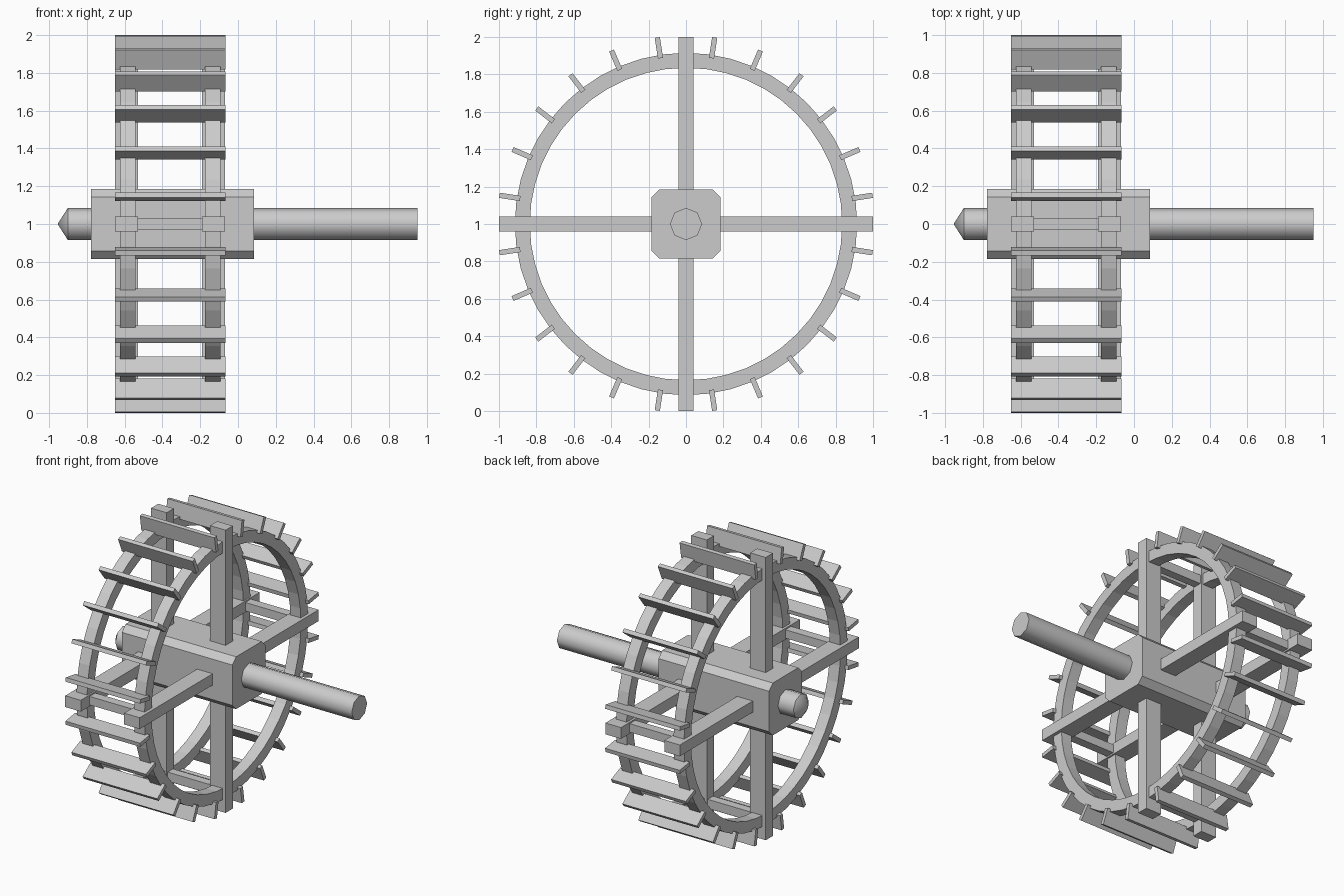
import bpy, bmesh, math
from mathutils import Matrix, Vector

cube = bpy.data.objects.get("Cube")
if cube:
    bpy.data.objects.remove(cube, do_unlink=True)

wood = bpy.data.materials.new("pale_grey")
wood.use_nodes = True
GREY = (0.6, 0.6, 0.6, 1)
wood.diffuse_color = GREY
wood.node_tree.nodes["Principled BSDF"].inputs["Base Color"].default_value = GREY

CENTRE = Vector((0, 0, 1))
RING_X = (-0.583, -0.133)
ARM_X = (-0.591, -0.13)
MID_X = -0.359


def finish(name, bm):
    bmesh.ops.recalc_face_normals(bm, faces=bm.faces)
    mesh = bpy.data.meshes.new(name)
    bm.to_mesh(mesh)
    bm.free()
    mesh.materials.append(wood)
    obj = bpy.data.objects.new(name, mesh)
    obj.location = CENTRE
    bpy.context.collection.objects.link(obj)
    return obj


def box(name, size, offset=(0, 0, 0), angle=0):
    """Box placed relative to the wheel centre, then turned about the axle."""
    bm = bmesh.new()
    bmesh.ops.create_cube(bm, size=1)
    bm.transform(Matrix.Rotation(angle, 4, 'X') @ Matrix.Translation(offset)
                 @ Matrix.Diagonal((*size, 1)))
    return finish(name, bm)


def lathe(name, profile, sides, closed):
    """Spin (x, radius) points around the axle."""
    bm = bmesh.new()
    loops = []
    for i in range(sides):
        a = math.tau * i / sides
        loops.append([bm.verts.new((x, r * math.cos(a), r * math.sin(a)))
                      for x, r in profile])
    n = len(profile)
    for i in range(sides):
        a, b = loops[i], loops[(i + 1) % sides]
        for j in range(n if closed else n - 1):
            k = (j + 1) % n
            bm.faces.new((a[j], a[k], b[k], b[j]))
    bmesh.ops.remove_doubles(bm, verts=bm.verts, dist=0.0001)
    return finish(name, bm)


# Axle with a pointed end
axle = lathe("axle", [(-0.955, 0), (-0.9, 0.086), (0.95, 0.086), (0.95, 0)], 8, False)
bpy.ops.object.select_all(action='DESELECT')
axle.select_set(True)
bpy.context.view_layer.objects.active = axle
bpy.ops.object.shade_smooth_by_angle(angle=math.radians(50))

# Square hub with chamfered long edges
bm = bmesh.new()
bmesh.ops.create_cube(bm, size=1)
bm.transform(Matrix.Translation((-0.347, 0, 0)) @ Matrix.Diagonal((0.865, 0.37, 0.37, 1)))
long_edges = [e for e in bm.edges if abs(e.verts[0].co.x - e.verts[1].co.x) > 0.5]
bmesh.ops.bevel(bm, geom=long_edges, offset=0.042, segments=1, affect='EDGES')
finish("hub", bm)

# Rims and crossed arms
for side, ring_x, arm_x in zip(("outer", "inner"), RING_X, ARM_X):
    a, b = ring_x - 0.041, ring_x + 0.041
    lathe(side + "_rim", [(a, 0.835), (b, 0.835), (b, 0.915), (a, 0.915)], 48, True)
    box(side + "_upright_arm", (0.122, 0.08, 2), (arm_x, 0, 0))
    box(side + "_level_arm", (0.122, 2, 0.08), (arm_x, 0, 0))

# Paddles between the arms, and a tie bar joining each pair of arms
for quarter in range(4):
    start = quarter * math.pi / 2
    box("tie_bar", (0.44, 0.06, 0.064), (MID_X, 0, 0.87), start)
    for k in range(6):
        angle = start + math.radians(45 + (k - 2.5) * 14.5)
        box("paddle", (0.584, 0.028, 0.112), (MID_X, 0, 0.953), angle)
